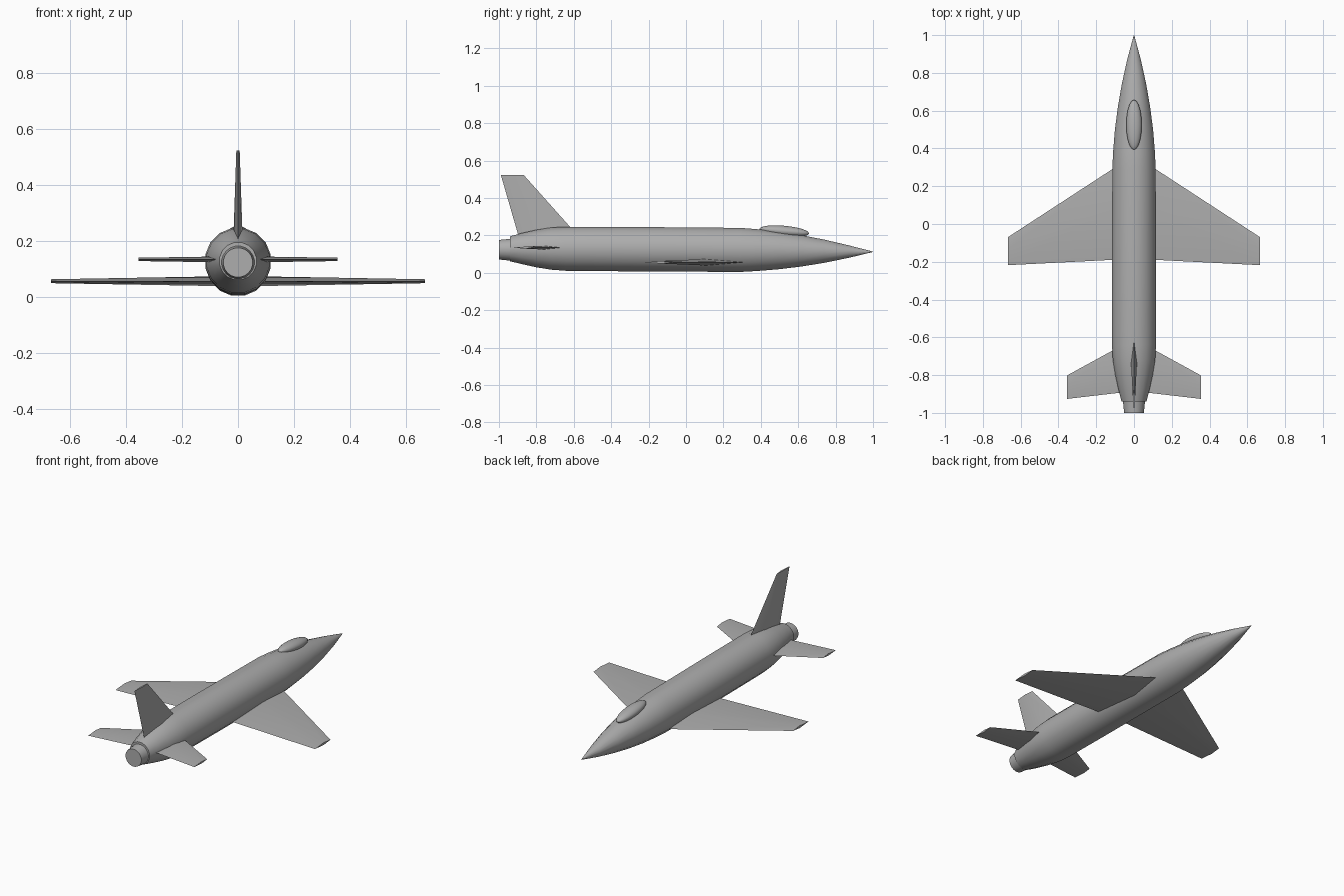
import bpy, bmesh, math
from mathutils import Vector

if "Cube" in bpy.data.objects:
    bpy.data.objects.remove(bpy.data.objects["Cube"])

grey = bpy.data.materials.new("light_grey")
grey.diffuse_color = (0.42, 0.42, 0.42, 1)
grey.use_nodes = True
grey.node_tree.nodes["Principled BSDF"].inputs["Base Color"].default_value = grey.diffuse_color


def loft(name, rings, angle=40):
    """Skin a list of equal-length point rings and cap both ends."""
    bm = bmesh.new()
    vs = [[bm.verts.new(p) for p in ring] for ring in rings]
    n = len(rings[0])
    for a, b in zip(vs, vs[1:]):
        for i in range(n):
            bm.faces.new((a[i], a[(i + 1) % n], b[(i + 1) % n], b[i]))
    bm.faces.new(vs[0])
    bm.faces.new(vs[-1])
    bmesh.ops.recalc_face_normals(bm, faces=bm.faces)
    mesh = bpy.data.meshes.new(name)
    bm.to_mesh(mesh)
    bm.free()
    obj = bpy.data.objects.new(name, mesh)
    bpy.context.collection.objects.link(obj)
    finish(obj, angle)
    return obj


def finish(obj, angle):
    obj.data.materials.append(grey)
    bpy.ops.object.select_all(action='DESELECT')
    obj.select_set(True)
    bpy.context.view_layer.objects.active = obj
    bpy.ops.object.shade_smooth_by_angle(angle=math.radians(angle))


def body(name, stations, sides=16):
    """Round body along y from (y, centre z, radius x, radius z) stations."""
    step = math.tau / sides
    return loft(name, [[(rx * math.cos((i + .5) * step), y, z + rz * math.sin((i + .5) * step))
                        for i in range(sides)] for y, z, rx, rz in stations])


def blade(name, sections, side, angle=40):
    """Diamond-section surface; each section is (lead point, trail point, half thickness)."""
    rings = []
    for lead, trail, t in sections:
        a, b, s = Vector(lead), Vector(trail), Vector(side) * t
        mid = a.lerp(b, 0.42)
        rings.append([a, mid + s, b, mid - s])
    return loft(name, rings, angle)


# Fuselage, tapering to a pointed nose and a narrow tail
body("fuselage", [
    (-0.94, 0.128, 0.067, 0.068), (-0.88, 0.129, 0.083, 0.084), (-0.80, 0.129, 0.101, 0.102),
    (-0.72, 0.129, 0.114, 0.115), (-0.64, 0.128, 0.119, 0.120), (-0.30, 0.126, 0.119, 0.121),
    (0.29, 0.122, 0.117, 0.120), (0.38, 0.121, 0.113, 0.114), (0.50, 0.119, 0.103, 0.102),
    (0.62, 0.117, 0.087, 0.085), (0.74, 0.115, 0.066, 0.063), (0.87, 0.113, 0.037, 0.034),
    (1.0, 0.112, 0.001, 0.001)])

# Engine nozzle
body("nozzle", [(-1.0, 0.123, 0.053, 0.053), (-0.92, 0.123, 0.061, 0.061)], 20)

# Main wings and tailplanes, mirrored across the body
pairs = [
    blade("main_wing", [((0.04, 0.339, 0.056), (0.04, -0.186, 0.056), 0.018),
                        ((0.668, -0.07, 0.056), (0.668, -0.218, 0.056), 0.007)], (0, 0, 1)),
    blade("tailplane", [((0.03, -0.624, 0.134), (0.03, -0.888, 0.134), 0.011),
                        ((0.355, -0.802, 0.134), (0.355, -0.926, 0.134), 0.006)], (0, 0, 1)),
]
for obj in pairs:
    obj.modifiers.new("mirror", 'MIRROR').use_mirror_merge = False

# Tail fin
blade("tail_fin", [((0, -0.575, 0.195), (0, -0.895, 0.195), 0.017),
                   ((0, -0.868, 0.523), (0, -0.99, 0.523), 0.006)], (1, 0, 0))

# Canopy, an ellipsoid tilted down towards the nose
bpy.ops.mesh.primitive_uv_sphere_add(segments=20, ring_count=16, radius=1,
                                     location=(0, 0.525, 0.222), rotation=(-0.09, 0, 0))
canopy = bpy.context.object
canopy.name = "canopy"
canopy.scale = (0.041, 0.133, 0.029)
finish(canopy, 60)
